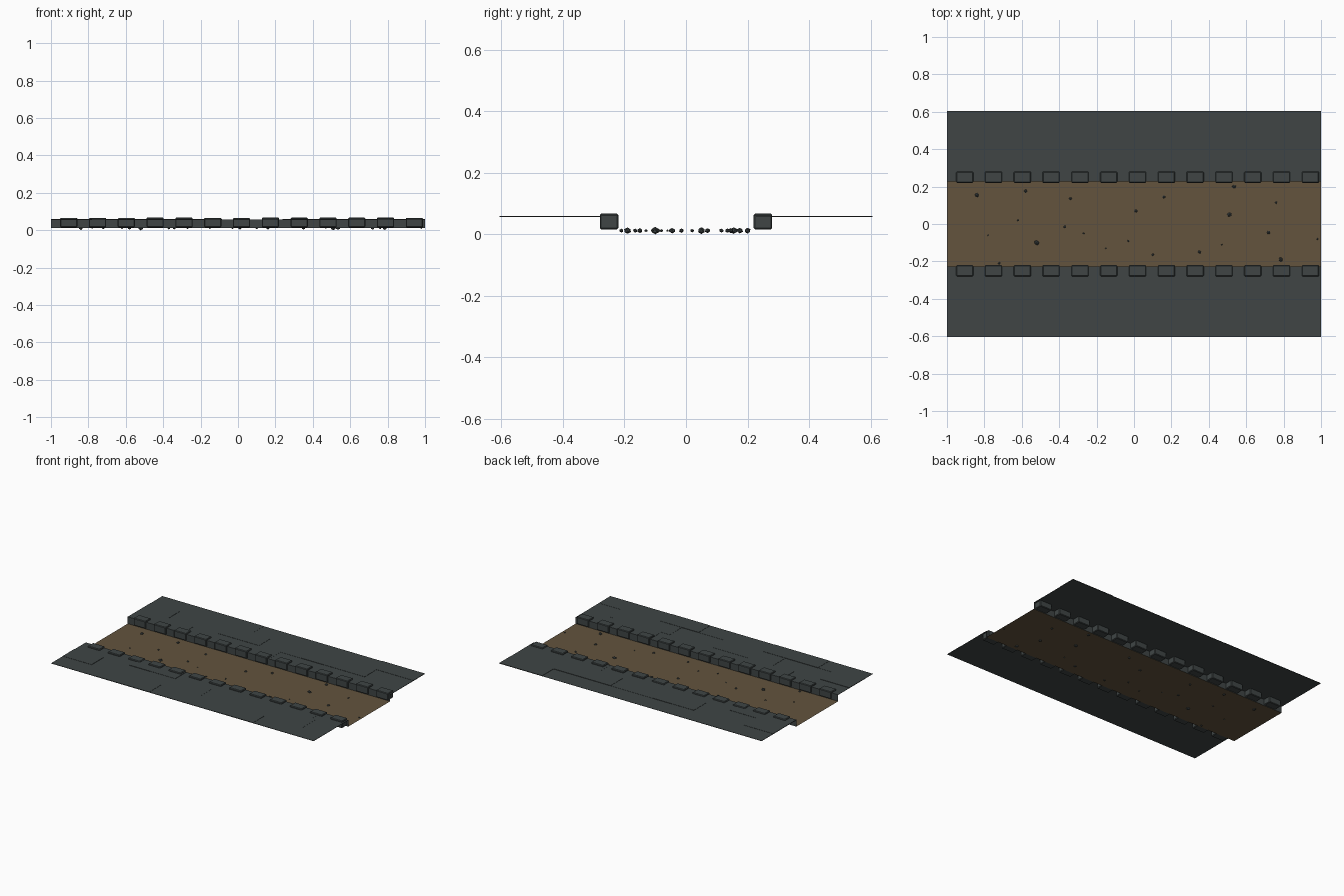
import bpy, bmesh, random
from mathutils import Matrix, Vector

if "Cube" in bpy.data.objects:
    bpy.data.objects.remove(bpy.data.objects["Cube"])

random.seed(4)


def material(name, rgb):
    m = bpy.data.materials.new(name)
    m.diffuse_color = (*rgb, 1.0)
    m.use_nodes = True
    m.node_tree.nodes["Principled BSDF"].inputs["Base Color"].default_value = m.diffuse_color
    return m


stone = material("grey stone", (0.050, 0.060, 0.060))
dirt = material("brown dirt", (0.125, 0.088, 0.048))


def finish(name, bm, mat):
    bmesh.ops.recalc_face_normals(bm, faces=bm.faces)
    me = bpy.data.meshes.new(name)
    bm.to_mesh(me)
    bm.free()
    me.materials.append(mat)
    ob = bpy.data.objects.new(name, me)
    bpy.context.collection.objects.link(ob)
    return ob


def add_box(bm, x0, x1, y0, y1, z0, z1):
    c = Vector(((x0 + x1) / 2, (y0 + y1) / 2, (z0 + z1) / 2))
    s = Matrix.Diagonal((x1 - x0, abs(y1 - y0), z1 - z0, 1))
    return bmesh.ops.create_cube(bm, size=1, matrix=Matrix.Translation(c) @ s)["verts"]


def add_quad(bm, pts):
    bm.faces.new([bm.verts.new(p) for p in pts])


FLOOR, TOP, EDGE, OUT = 0.012, 0.0565, 0.228, 0.605

# sunken dirt track
bm = bmesh.new()
add_quad(bm, [(-1, -EDGE, FLOOR), (1, -EDGE, FLOOR), (1, EDGE, FLOOR), (-1, EDGE, FLOOR)])
finish("dirt_track", bm, dirt)

for side, label in ((-1, "front"), (1, "back")):
    # paving slabs, staggered rows with slightly uneven heights
    bm = bmesh.new()
    rows = [EDGE, 0.35, 0.48, OUT]
    for r in range(3):
        x = -1.0
        w = (0.42, 0.22, 0.33)[r]
        while x < 0.999:
            x1 = x + w
            if x1 > 0.85:
                x1 = 1.0
            add_box(bm, x, x1, side * rows[r], side * rows[r + 1],
                    TOP - 0.001, TOP + random.choice((0.0005, 0.0015, 0.003)))
            x = x1
            w = random.uniform(0.28, 0.5)
    finish(label + "_paving", bm, stone)

    # thin riser between dirt and paving
    bm = bmesh.new()
    y = side * EDGE
    add_quad(bm, [(-1, y, FLOOR), (1, y, FLOOR), (1, y, TOP), (-1, y, TOP)])
    finish(label + "_riser", bm, stone)

    # row of bevelled curb stones
    bm = bmesh.new()
    for i in range(13):
        cx = -0.905 + i * 0.154
        h = 0.0465 + random.uniform(0, 0.003)
        add_box(bm, cx - 0.046, cx + 0.046, side * 0.22, side * 0.28, 0.016, 0.018 + h)
    bmesh.ops.bevel(bm, geom=bm.edges[:], offset=0.004, segments=1, affect='EDGES')
    finish(label + "_curb_stones", bm, stone)

# pebbles scattered on the track: x, y, radius
pebbles = [
    (-0.84, 0.155, .013), (-0.62, 0.02, .007), (-0.58, 0.175, .011), (-0.52, -0.10, .015),
    (-0.37, -0.015, .009), (-0.34, 0.135, .009), (-0.27, -0.05, .006), (-0.15, -0.13, .006),
    (-0.03, -0.09, .007), (0.01, 0.07, .010), (0.10, -0.165, .008), (0.16, 0.145, .010),
    (0.35, -0.15, .010), (0.47, -0.11, .005), (0.51, 0.05, .014), (0.535, 0.20, .012),
    (0.72, -0.045, .011), (0.76, 0.115, .008), (0.785, -0.19, .013), (0.98, -0.08, .006),
    (-0.72, -0.21, .008), (-0.78, -0.06, .005)]
bm = bmesh.new()
for x, y, r in pebbles:
    mat = (Matrix.Translation((x, y, FLOOR)) @ Matrix.Rotation(random.uniform(0, 6), 4, 'Z')
           @ Matrix.Diagonal((r, r * 0.85, r * 0.8, 1)))
    bmesh.ops.create_icosphere(bm, subdivisions=1, radius=1, matrix=mat)
finish("pebbles", bm, stone)
